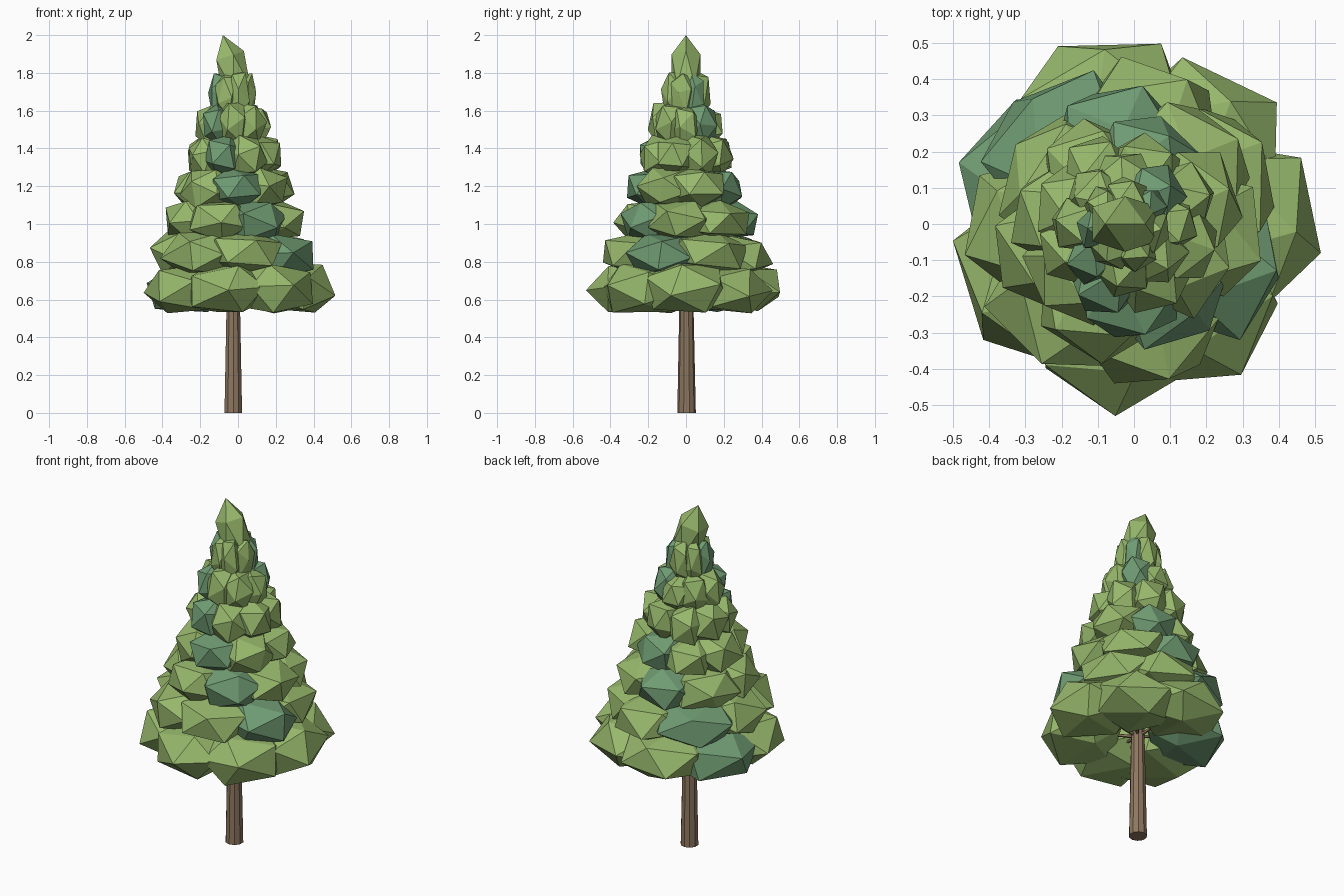
import bpy, bmesh, math, random
from mathutils import Euler, Matrix, Vector

random.seed(8)
if "Cube" in bpy.data.objects:
    bpy.data.objects.remove(bpy.data.objects["Cube"])


def material(name, colour):
    mat = bpy.data.materials.new(name)
    mat.use_nodes = True
    mat.diffuse_color = (*colour, 1)
    mat.node_tree.nodes["Principled BSDF"].inputs["Base Color"].default_value = (*colour, 1)
    return mat


LIGHT = material("leaf_green", (0.31, 0.48, 0.15))
DARK = material("blue_green", (0.16, 0.33, 0.17))
BARK = material("bark_brown", (0.27, 0.185, 0.115))
TRUNK_X = -0.025


def add_object(name, bm, mat):
    mesh = bpy.data.meshes.new(name)
    bm.normal_update()
    bm.to_mesh(mesh)
    bm.free()
    mesh.materials.append(mat)
    obj = bpy.data.objects.new(name, mesh)
    bpy.context.collection.objects.link(obj)
    return obj


def faceted_blob(low, high, jitter=0.06, bluntness=0.8):
    """Randomly turned icosahedron with blunt ends, fitted to a box."""
    bm = bmesh.new()
    bmesh.ops.create_icosphere(bm, subdivisions=1, radius=1)
    turn = Euler([random.uniform(0, math.tau) for _ in range(3)]).to_matrix()
    for v in bm.verts:
        v.co = turn @ v.co * random.uniform(1 - jitter, 1 + jitter)
    for axis in range(3):
        values = [v.co[axis] for v in bm.verts]
        a, b = min(values), max(values)
        for v in bm.verts:
            n = 2 * (v.co[axis] - a) / (b - a) - 1
            n = math.copysign(abs(n) ** bluntness, n)
            v.co[axis] = low[axis] + (n + 1) / 2 * (high[axis] - low[axis])
    return bm


def taper(name, start, end, r1, r2, sides):
    start, end = Vector(start), Vector(end)
    axis = end - start
    bm = bmesh.new()
    place = Matrix.Translation((start + end) / 2) @ axis.to_track_quat("Z", "Y").to_matrix().to_4x4()
    bmesh.ops.create_cone(bm, cap_ends=True, segments=sides, radius1=r1, radius2=r2,
                          depth=axis.length, matrix=place)
    return add_object(name, bm, BARK)


# Trunk, running up inside the foliage
taper("trunk", (TRUNK_X, 0.003, 0), (TRUNK_X, 0, 1.75), 0.049, 0.014, 10)

# Foliage tiers: bottom, top, outer radius, clump count, first angle, dark clump angles
tiers = [
    (0.53, 0.79, 0.525, 7, 155, [155]),
    (0.72, 0.95, 0.455, 7, -25, [-25, 125]),
    (0.91, 1.12, 0.385, 7, -58, [-58, 97]),
    (1.08, 1.29, 0.315, 7, -84, [-84, 70]),
    (1.25, 1.47, 0.26, 8, -109, [-109]),
    (1.42, 1.63, 0.2, 8, -134, [-134, 50]),
    (1.57, 1.81, 0.132, 7, -170, [-170, 35]),
]
for t, (bottom, top, radius, count, first, darks) in enumerate(tiers, 1):
    step = 360 / count
    centre = Vector((0 if t == 1 else TRUNK_X, 0, 0))
    for i in range(count):
        angle = first + i * step
        is_dark = any(abs((angle - d + 180) % 360 - 180) < step / 2 for d in darks)
        outer = radius * random.uniform(0.96, 1.01)
        half = radius * random.uniform(2.9, 3.2) / count
        shift = random.uniform(-0.015, 0.015)
        bm = faceted_blob((radius * 0.12, -half, bottom + max(shift, 0)), (outer, half, top + shift))
        # Droop the outer side a little
        for v in bm.verts:
            v.co.z -= 0.04 * (v.co.x - radius * 0.6)
        spin = Matrix.Rotation(math.radians(angle), 4, "Z")
        bm.transform(Matrix.Translation(centre) @ spin)
        add_object(f"foliage_{t}_{i + 1}", bm, DARK if is_dark else LIGHT)
        # Branch holding the clump
        mid = (bottom + top) / 2
        end = centre + spin @ Vector((radius * 0.5, 0, mid))
        taper(f"branch_{t}_{i + 1}", (TRUNK_X, 0, mid - 0.05), end, 0.01, 0.006, 5)

# Leaning pointed tip
bm = bmesh.new()
bmesh.ops.create_icosphere(bm, subdivisions=1, radius=1)
for v in bm.verts:
    x, y, z = v.co
    v.co = (TRUNK_X + 0.09 * x - 0.055 * z, 0.09 * y, 1.80 + 0.2 * z + 0.03 * x)
add_object("tree_tip", bm, LIGHT)
